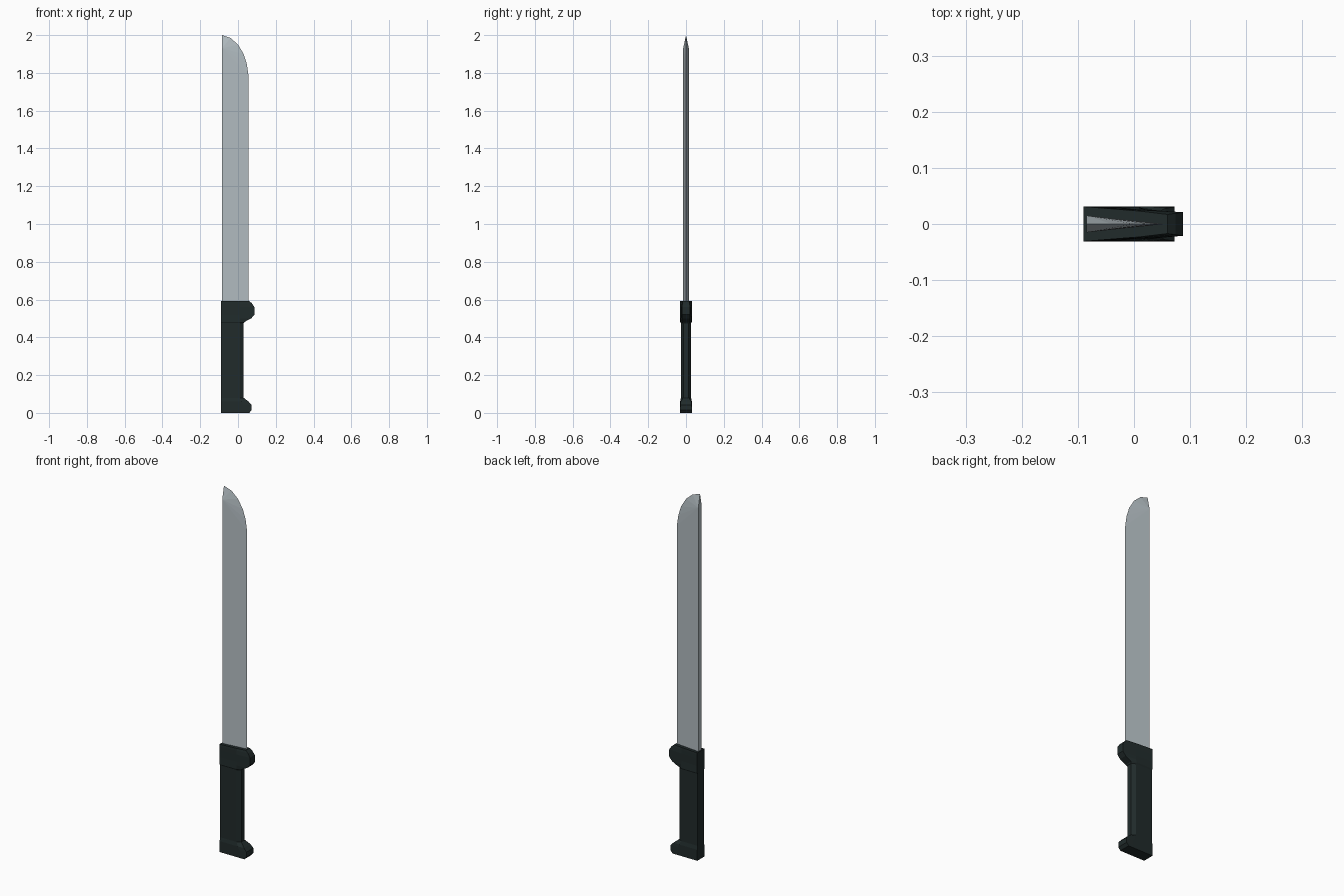
import bpy, bmesh

if "Cube" in bpy.data.objects:
    bpy.data.objects.remove(bpy.data.objects["Cube"])


def material(name, rgb):
    m = bpy.data.materials.new(name)
    m.diffuse_color = (*rgb, 1)
    m.use_nodes = True
    m.node_tree.nodes["Principled BSDF"].inputs["Base Color"].default_value = m.diffuse_color
    return m


def finish(bm, name, mat):
    bmesh.ops.remove_doubles(bm, verts=bm.verts, dist=1e-5)
    bmesh.ops.recalc_face_normals(bm, faces=bm.faces)
    me = bpy.data.meshes.new(name)
    bm.to_mesh(me)
    bm.free()
    me.materials.append(mat)
    ob = bpy.data.objects.new(name, me)
    bpy.context.collection.objects.link(ob)
    return ob


steel = material("blade steel", (0.46, 0.52, 0.55))
black = material("handle black", (0.015, 0.024, 0.024))

# Blade: wedge from a thick spine to a sharp curved edge
SPINE, HALF = -0.085, 0.015
edge = [(0.055, 0.57), (0.055, 1.79), (0.046, 1.85), (0.030, 1.90),
        (0.000, 1.95), (-0.040, 1.985), (SPINE, 2.0)]
bm = bmesh.new()
rim = [bm.verts.new((x, 0, z)) for x, z in edge]
low = [bm.verts.new((SPINE, s * HALF, 0.57)) for s in (-1, 1)]
high = [bm.verts.new((SPINE, s * HALF, 1.93)) for s in (-1, 1)]
for a, b in zip(low, high):
    bm.faces.new((a, rim[0], rim[1], b))
    for p, q in zip(rim[1:], rim[2:]):
        bm.faces.new((b, p, q))
bm.faces.new((low[0], high[0], high[1], low[1]))
bm.faces.new((high[0], rim[-1], high[1]))
bm.faces.new((low[0], low[1], rim[0]))
finish(bm, "blade", steel)

# Handle: one loft of six-sided sections, bottom to top
# (height, front x, shoulder x, half width at back, at shoulder, at front)
sections = [
    (0.000, 0.060, 0.03, 0.031, 0.031, 0.031),
    (0.015, 0.072, 0.03, 0.031, 0.031, 0.031),
    (0.042, 0.072, 0.03, 0.031, 0.031, 0.030),
    (0.060, 0.056, 0.02, 0.031, 0.031, 0.028),
    (0.080, 0.030, 0.01, 0.027, 0.027, 0.014),
    (0.475, 0.030, 0.01, 0.027, 0.027, 0.014),
    (0.482, 0.035, 0.01, 0.031, 0.030, 0.021),
    (0.500, 0.070, 0.01, 0.031, 0.028, 0.021),
    (0.520, 0.087, 0.01, 0.031, 0.026, 0.021),
    (0.560, 0.087, 0.01, 0.031, 0.026, 0.021),
    (0.580, 0.074, 0.01, 0.031, 0.025, 0.019),
    (0.592, 0.060, 0.01, 0.031, 0.023, 0.017),
]
bm = bmesh.new()
rings = []
for z, xf, xs, wb, ws, wf in sections:
    half = [(-0.09, wb), (xs, ws), (xf, wf)]
    pts = [(x, -w) for x, w in half] + [(x, w) for x, w in reversed(half)]
    rings.append([bm.verts.new((x, y, z)) for x, y in pts])
for a, b in zip(rings, rings[1:]):
    for i in range(6):
        j = (i + 1) % 6
        bm.faces.new((a[i], a[j], b[j], b[i]))
bm.faces.new(rings[0][::-1])
bm.faces.new(rings[-1])
finish(bm, "handle", black)
